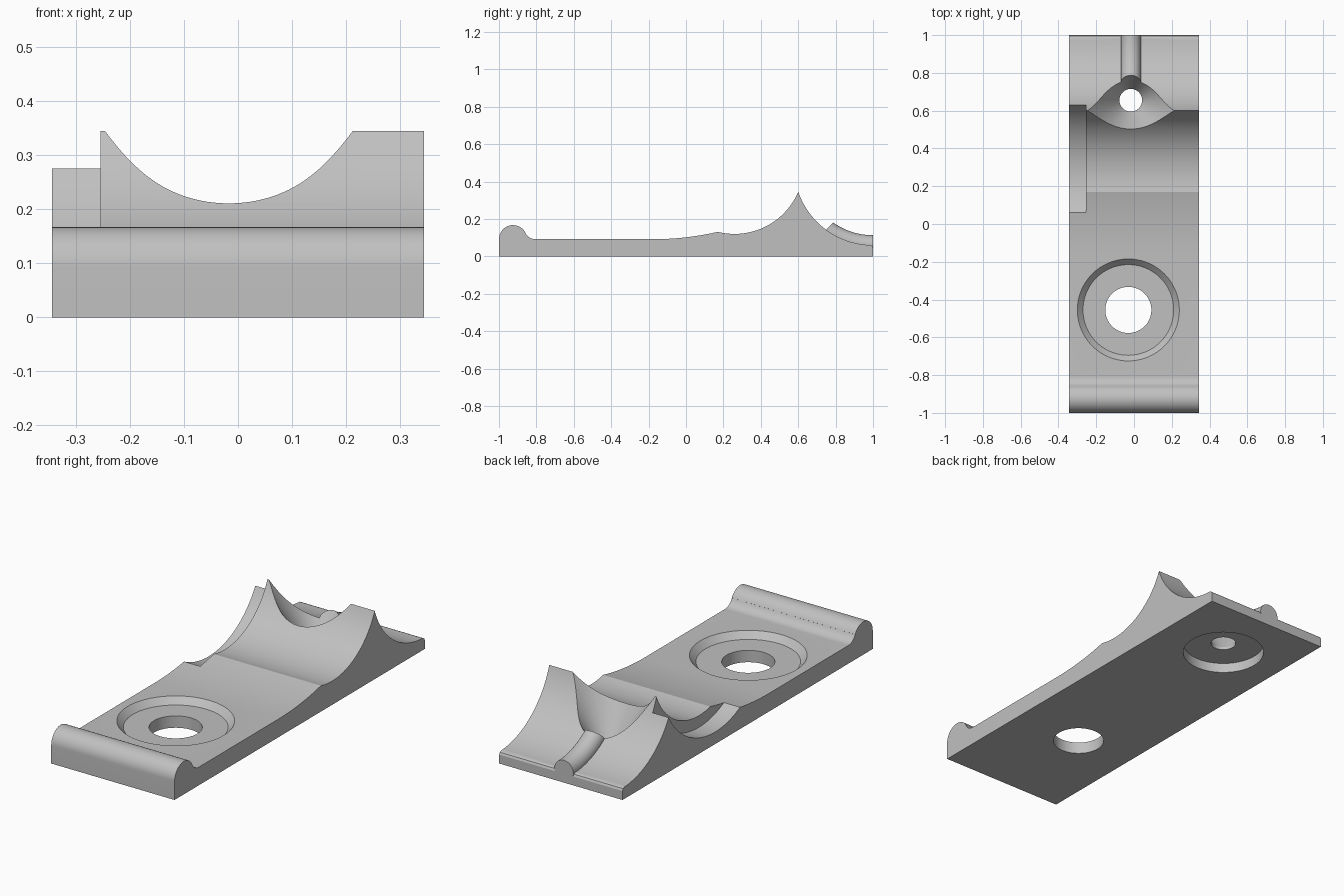
import bpy
import bmesh
from math import asin, cos, pi, radians, sin, sqrt
from mathutils import Vector

if "Cube" in bpy.data.objects:
    bpy.data.objects.remove(bpy.data.objects["Cube"], do_unlink=True)

grey = bpy.data.materials.new("light grey")
grey.use_nodes = True
colour = (0.53, 0.53, 0.53, 1)
grey.diffuse_color = colour
grey.node_tree.nodes["Principled BSDF"].inputs["Base Color"].default_value = colour

HALF_WIDTH = 0.345
FRONT_C, FRONT_R = Vector((0.26, 0.489)), 0.369   # cradle arc (y, z)
BACK_C, BACK_R = Vector((1.0, 0.483)), 0.423      # rear slope arc (y, z)


def loft(name, rings):
    """Closed solid through rings that all have the same number of points."""
    bm = bmesh.new()
    loops = [[bm.verts.new(p) for p in ring] for ring in rings]
    for a, b in zip(loops, loops[1:]):
        for i in range(len(a)):
            j = (i + 1) % len(a)
            bm.faces.new((a[i], a[j], b[j], b[i]))
    bm.faces.new(loops[0])
    bm.faces.new(loops[-1])
    bmesh.ops.recalc_face_normals(bm, faces=bm.faces)
    mesh = bpy.data.meshes.new(name)
    bm.to_mesh(mesh)
    bm.free()
    mesh.materials.append(grey)
    obj = bpy.data.objects.new(name, mesh)
    bpy.context.collection.objects.link(obj)
    return obj


def circle(centre, u, v, r, n=96):
    c, u, v = Vector(centre), Vector(u), Vector(v)
    return [c + r * (u * cos(2 * pi * i / n) + v * sin(2 * pi * i / n)) for i in range(n)]


def lathe(name, x, y, profile):
    return loft(name, [circle((x, y, z), (1, 0, 0), (0, 1, 0), r) for r, z in profile])


def arc(centre, r, start, end, n):
    """Points on a (y, z) arc, angles in degrees."""
    angles = [radians(start + (end - start) * i / n) for i in range(n + 1)]
    return [(centre[0] + r * cos(a), centre[1] + r * sin(a)) for a in angles]


def lower_arc(centre, r, y0, y1, n):
    """Underside of a circle between two y positions."""
    a0, a1 = [asin((y - centre[0]) / r) * 180 / pi - 90 for y in (y0, y1)]
    return arc(centre, r, a0, a1, n)


def combine(target, tool, operation):
    mod = target.modifiers.new(tool.name, "BOOLEAN")
    mod.operation, mod.solver, mod.object = operation, "EXACT", tool
    bpy.context.view_layer.objects.active = target
    bpy.ops.object.modifier_apply(modifier=mod.name)
    bpy.data.objects.remove(tool, do_unlink=True)


# Side profile: bead, flat deck, gentle rise, cradle, peak, rear slope
profile = [(-1, 0)]
profile += arc((-0.925, 0.092), 0.075, 180, 28, 24)
profile += arc((-0.805, 0.152), 0.06, 205, 270, 10)
profile += [(y, 0.092 + (y + 0.17) ** 2 / 2.96) for y in [-0.17 + 0.034 * i for i in range(10)]]
profile += lower_arc(FRONT_C, FRONT_R, 0.17, 0.6, 32)
profile += lower_arc(BACK_C, BACK_R, 0.601, 0.985, 32)
profile += [(0.995, 0.055), (1, 0.045), (1, 0)]
body = loft("clamp_body", [[(x, y, z) for y, z in profile] for x in (-HALF_WIDTH, HALF_WIDTH)])

# Round rib that follows the rear slope
rib_rings = []
for y, z in lower_arc(BACK_C, BACK_R, 0.72, 1.0, 24):
    normal = (BACK_C - Vector((y, z))).normalized()
    rib_rings.append(circle((-0.017, y, z), (1, 0, 0), (0, normal.x, normal.y), 0.053, 48))
combine(body, loft("rear_rib", rib_rings), "UNION")

# Deeper cradle groove along the right edge
groove = loft("edge_groove", [circle((x, *FRONT_C), (0, 1, 0), (0, 0, 1), 0.428, 128)
                              for x in (-0.5, -0.255)])
combine(body, groove, "DIFFERENCE")

# Screw hole with a shallow tapered seat
seat = lathe("washer_seat", -0.03, -0.455,
             [(0.122, -0.1), (0.122, 0.06), (0.24, 0.06), (0.30, 0.124)])
combine(body, seat, "DIFFERENCE")

# Funnel through the peak with a counterbore underneath
funnel = lathe("funnel", -0.017, 0.655,
               [(0.195, -0.1), (0.195, 0.05), (0.06, 0.05), (0.06, 0.064), (0.333, 0.5)])
combine(body, funnel, "DIFFERENCE")

# Smooth curves, sharp corners
bpy.ops.object.select_all(action="DESELECT")
body.select_set(True)
bpy.context.view_layer.objects.active = body
bpy.ops.object.shade_smooth_by_angle(angle=radians(25))
